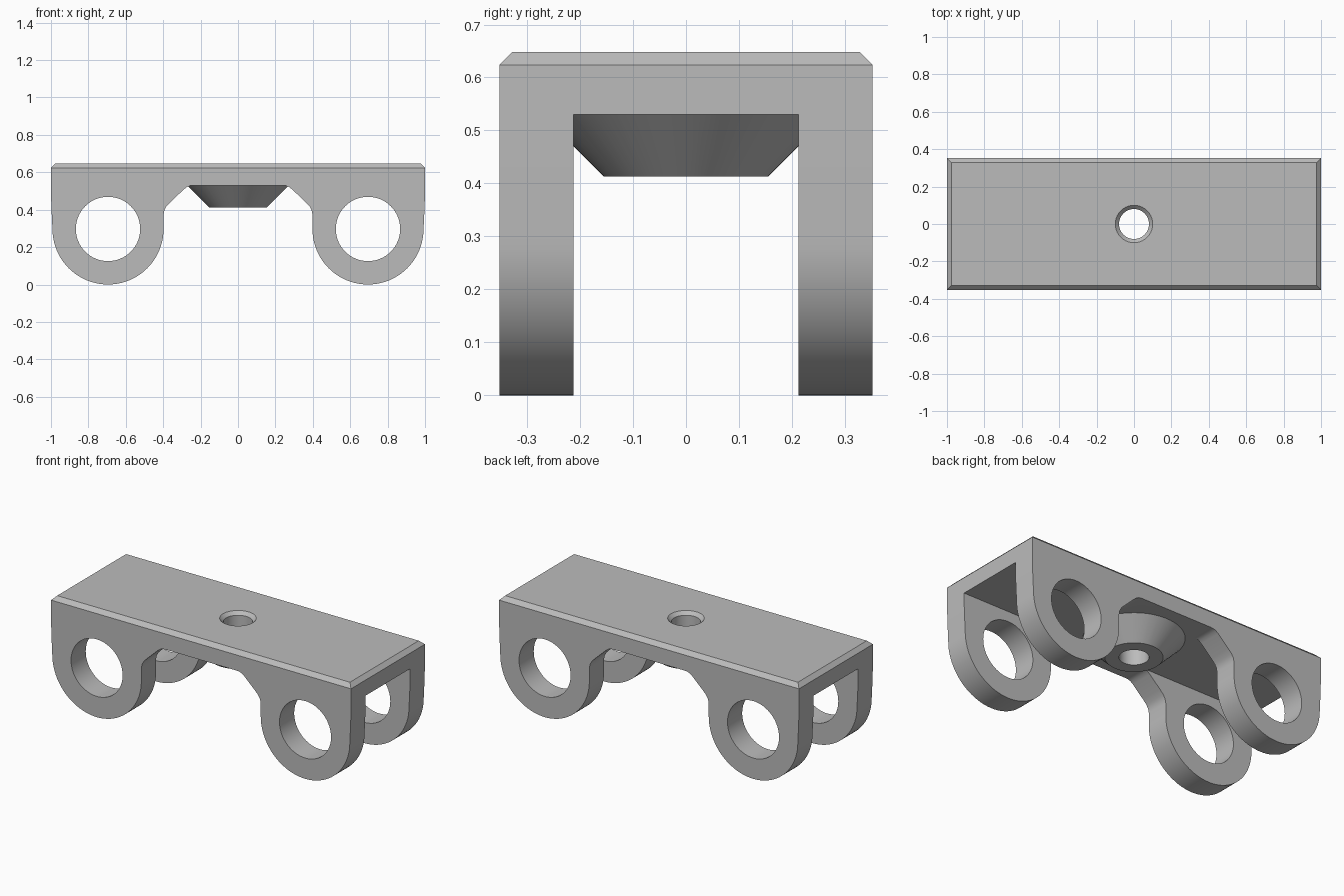
import bpy
import bmesh
from math import cos, sin, pi, radians
from mathutils import Matrix

cube = bpy.data.objects.get("Cube")
if cube:
    bpy.data.objects.remove(cube, do_unlink=True)

HALF_Y, TOP, UNDER, CHAMFER = 0.352, 0.648, 0.53, 0.024
CHANNEL_Y = 0.212
EYE_X, EYE_Z, EYE_R, HOLE_R = 0.695, 0.297, 0.297, 0.172

grey = bpy.data.materials.new("mid grey")
grey.use_nodes = True
colour = (0.5, 0.5, 0.5, 1)
grey.diffuse_color = colour
grey.node_tree.nodes["Principled BSDF"].inputs["Base Color"].default_value = colour


def make_object(name, bm):
    bmesh.ops.recalc_face_normals(bm, faces=bm.faces)
    mesh = bpy.data.meshes.new(name)
    bm.to_mesh(mesh)
    bm.free()
    mesh.materials.append(grey)
    obj = bpy.data.objects.new(name, mesh)
    bpy.context.collection.objects.link(obj)
    return obj


def lathe(name, profile, sides=64):
    """Closed solid turned around z from (radius, z) points."""
    bm = bmesh.new()
    rings = [[bm.verts.new((r * cos(2 * pi * i / sides), r * sin(2 * pi * i / sides), z))
              for i in range(sides)] for r, z in profile]
    for a, b in zip(rings, rings[1:]):
        for i in range(sides):
            j = (i + 1) % sides
            bm.faces.new((a[i], a[j], b[j], b[i]))
    bm.faces.new(rings[0])
    bm.faces.new(rings[-1])
    return make_object(name, bm)


def combine(target, tool, operation):
    """Bake a boolean into the target and drop the tool."""
    tool.hide_render = True
    mod = target.modifiers.new(operation.title(), 'BOOLEAN')
    mod.operation, mod.object, mod.solver = operation, tool, 'EXACT'
    bpy.context.view_layer.objects.active = target
    bpy.ops.object.modifier_apply(modifier=mod.name)
    bpy.data.objects.remove(tool, do_unlink=True)


# Half outline on +x: plate corner, round eye, then the curved arch
half = [(1, TOP), (1, 0.52), (0.998, 0.42)]
half += [(EYE_X + EYE_R * cos(a), EYE_Z - EYE_R * sin(a))
         for a in (pi * i / 40 for i in range(41))]
half += [(0.398, 0.375), (0.393, 0.4), (0.38, 0.422), (0.358, 0.444),
         (0.288, 0.51), (0.272, 0.522), (0.256, 0.528), (0.238, UNDER)]
outline = half + [(-x, z) for x, z in reversed(half)]

# Solid body with the top rim chamfered
bm = bmesh.new()
front = bm.faces.new([bm.verts.new((x, -HALF_Y, z)) for x, z in outline])
result = bmesh.ops.extrude_face_region(bm, geom=[front])
moved = [v for v in result["geom"] if isinstance(v, bmesh.types.BMVert)]
bmesh.ops.translate(bm, verts=moved, vec=(0, 2 * HALF_Y, 0))
bmesh.ops.recalc_face_normals(bm, faces=bm.faces)
rim = [e for e in bm.edges if all(abs(v.co.z - TOP) < 1e-5 for v in e.verts)]
bmesh.ops.bevel(bm, geom=rim, offset=CHAMFER, segments=1, affect='EDGES')
bracket = make_object("bracket", bm)

# Channel between the two side walls
bm = bmesh.new()
bmesh.ops.create_cube(bm, size=1, matrix=Matrix.Translation((0, 0, UNDER - 0.5))
                      @ Matrix.Diagonal((3, 2 * CHANNEL_Y, 1, 1)))
combine(bracket, make_object("channel_cutter", bm), 'DIFFERENCE')

# Round holes through the eyes
for side in (-1, 1):
    bm = bmesh.new()
    bmesh.ops.create_cone(bm, cap_ends=True, segments=64, radius1=HOLE_R, radius2=HOLE_R,
                          depth=2, matrix=Matrix.Translation((side * EYE_X, 0, EYE_Z))
                          @ Matrix.Rotation(pi / 2, 4, 'X'))
    combine(bracket, make_object("eye_hole_cutter", bm), 'DIFFERENCE')

# Tapered boss below the plate, then the countersunk bore
combine(bracket, lathe("boss", [(0.155, 0.413), (0.272, UNDER), (0.272, 0.58)]), 'UNION')
combine(bracket, lathe("bore_cutter", [(0.08, 0.3), (0.08, TOP - 0.02), (0.12, TOP + 0.02)]),
        'DIFFERENCE')

bpy.ops.object.select_all(action='DESELECT')
bracket.select_set(True)
bpy.context.view_layer.objects.active = bracket
bpy.ops.object.shade_smooth_by_angle(angle=radians(25))
